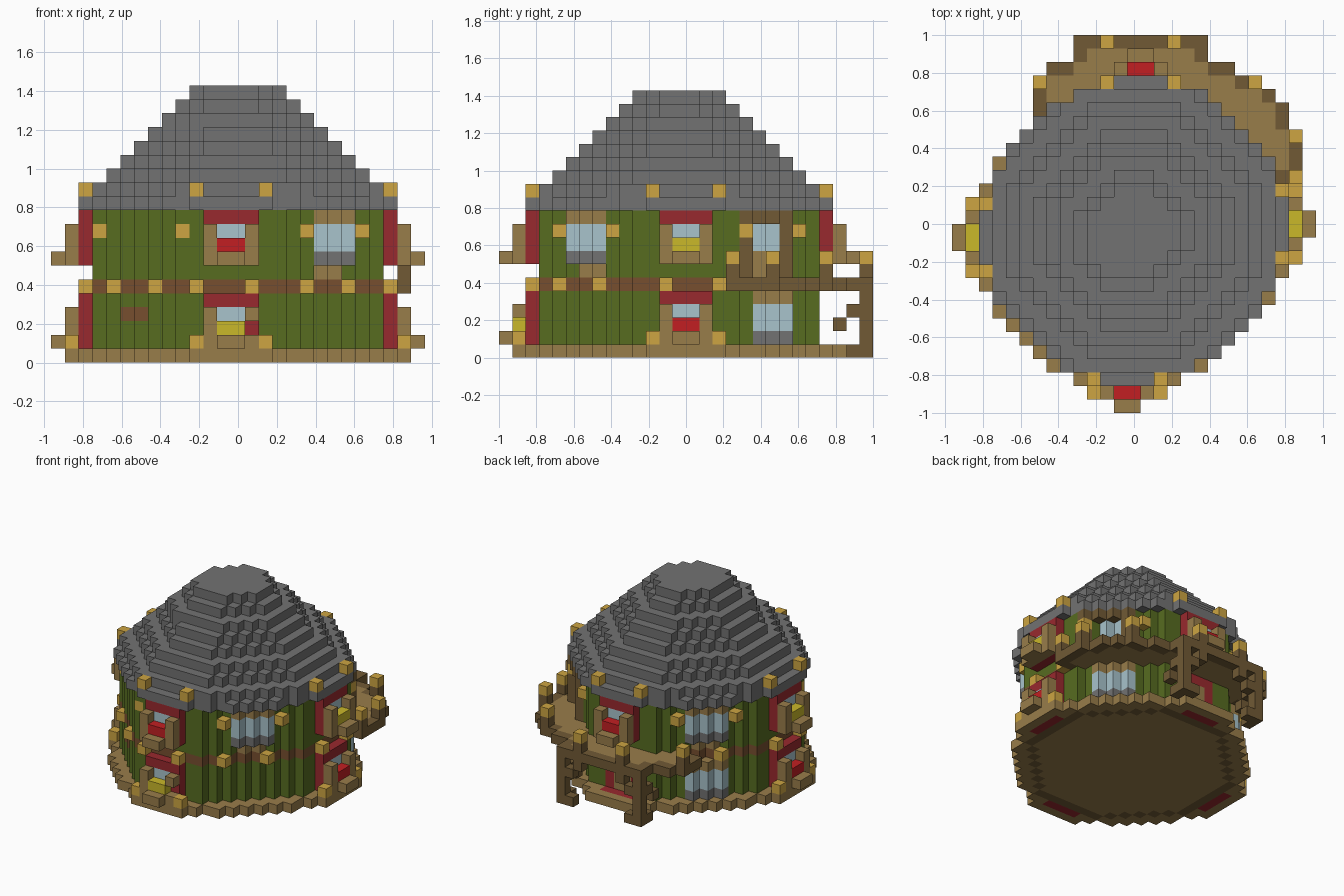
import bpy
import bmesh
from mathutils import Vector

cube = bpy.data.objects.get("Cube")
if cube:
    bpy.data.objects.remove(cube, do_unlink=True)

U = 1 / 14  # block size
SRGB = {
    "brown_wood": (153, 125, 74), "dark_wood": (113, 90, 53),
    "gold_lamp": (205, 165, 66), "grey_slate": (114, 114, 114),
    "green_wall": (87, 108, 32), "dark_red": (153, 41, 46),
    "bright_red": (194, 31, 34), "yellow": (202, 184, 42),
    "pale_glass": (168, 195, 204), "russet_band": (119, 79, 47),
}


def linear(c):
    c /= 255
    return c / 12.92 if c <= 0.04045 else ((c + 0.055) / 1.055) ** 2.4


mats = {}
for name, rgb in SRGB.items():
    m = bpy.data.materials.new(name)
    m.use_nodes = True
    col = [linear(c) for c in rgb] + [1]
    m.diffuse_color = col
    bsdf = next(n for n in m.node_tree.nodes if n.type == "BSDF_PRINCIPLED")
    bsdf.inputs["Base Color"].default_value = col
    mats[name] = m

blocks = {}  # (x, y, layer) -> (part, colour)


def put(part, colour, x, y, *layers):
    for k in layers:
        blocks[x, y, k] = (part, colour)


def disc(radius, total):
    """Cells of a stepped octagon."""
    r = range(-radius, radius + 1)
    return [(x, y) for x in r for y in r if abs(x) + abs(y) <= total]


def around(x, y):
    return [(x + 1, y), (x - 1, y), (x, y + 1), (x, y - 1)]


# The four sides, as maps from the front side
SIDES = {
    "front": lambda x, y: (x, y),
    "back": lambda x, y: (-x, -y),
    "right": lambda x, y: (-y, -x),
    "left": lambda x, y: (y, x),
}

# Base slab
for x, y in disc(10, 16):
    if x * y > 0 or abs(x) + abs(y) <= 15:
        put("base", "brown_wood", x, y, 0)

# Round wall with a floor band and a dark footing ring
wall = {(x, y) for x, y in disc(10, 14) if x * y >= 0 or abs(x) + abs(y) <= 13}
for x, y in wall:
    put("wall", "green_wall", x, y, *range(1, 11))
    put("floor_band", "russet_band", x, y, 5)
    if not all(n in wall for n in around(x, y)):
        put("base", "dark_wood", x, y, 0)
for x, y in ((-8, -6), (-7, -7)):
    put("wall_plaque", "russet_band", x, y, 3)

# Conical stepped roof, a little fuller at one corner of the top
for k in range(9):
    total = round(15 - 1.4 * k)
    for x, y in disc(11 - k, total + 1):
        full = abs(x) + abs(y) <= total or (k > 5 and x < 0 and y < 0)
        eaves = max(abs(x), abs(y)) < 11 and (abs(x * y) != 50 or x * y > 0)
        if full and (k or eaves):
            put("roof", "grey_slate", x, y, 11 + k)

# Bay windows with flower boxes
for side, turn in SIDES.items():
    def bay(part, colour, x, y, *layers):
        put(part, colour, *turn(x, y), *layers)

    for x in range(-4, 4):
        bay("base", "dark_red" if -3 < x < 2 else "brown_wood", x, -11, 0)
    for x in range(-3, 3):
        bay("base", "brown_wood", x, -12, 0)
        bay("roof", "grey_slate", x, -11, 11)
    for floor in (1, 7):
        if side == "back" and floor == 1:
            continue
        for x in range(-2, 2):
            bay("bay_frame", "dark_red", x, -11, *range(floor, floor + 4))
        for x in (-1, 0):
            bay("bay_glass", "pale_glass", x, -11, floor + 2)
            red = (floor == 7) == (side in ("front", "back"))
            bay("flowers", "bright_red" if red else "yellow", x, -12, floor + 1)
            for y in (-12, -13):
                bay("flower_box", "brown_wood", x, y, floor)
        for x in (-2, 1):
            bay("bay_post", "brown_wood", x, -12, *range(floor, floor + 3))
    # Lamps on the base, band and roof
    for x in (-3, 2):
        if side != "back":
            bay("base_lamp", "gold_lamp", x, -12, 1)
        bay("roof_lamp", "gold_lamp", x, -11, 12)
    for x, y in ((-3, -11), (1, -11), (-6, -9)):
        bay("band_lamp", "gold_lamp", x, y, 5)
    if side in ("front", "back"):
        for x, y in ((5, -9), (8, -6)):
            bay("band_lamp", "gold_lamp", x, y, 5)
    bay("eaves_lamp", "gold_lamp", 5, -9, 9)
del blocks[1, -12, 2]
for x, y in ((-4, -10), (-10, -4), (10, 5), (6, 9)):
    put("eaves_lamp", "gold_lamp", x, y, 9)

# Back door under the balcony
for x in range(-1, 3):
    put("back_door_frame", "dark_red", x, 10, *range(1, 5))
for x in (0, 1):
    put("back_door", "brown_wood", x, 10, 1, 2, 3)

# Corner windows: direction, distance and sill layer
for sx, sy, total, sill in ((1, -1, 14, 7), (-1, 1, 14, 7),
                            (-1, 1, 14, 1), (1, 1, 15, 1)):
    for b in (6, 7, 8):
        x, y = sx * (total - b), sy * b
        put("window_sill", "grey_slate", x, y, sill)
        put("window_glass", "pale_glass", x, y, sill + 1, sill + 2)
        put("window_header", "brown_wood", x, y, sill + 3)
    if sill == 7:
        for b in (6, 7):
            put("window_bracket", "brown_wood", sx * (13 - b), sy * b, 6)

# Balcony door
for x, y in ((10, 5), (7, 8)):
    put("door_frame", "dark_wood", x, y, 6, 7, 8, 10)
put("door_frame", "dark_wood", 7, 8, 9)
for x, y in ((8, 6), (7, 7)):
    put("door_panel", "brown_wood", x, y, 6, 7)
    put("door_glass", "pale_glass", x, y, 8, 9)
    put("door_frame", "dark_wood", x + 1, y, 10)

# Balcony deck with a dark rim
spans = {14: (-4, 5), 13: (-4, 5), 12: (-6, 7), 11: (-7, 9), 10: (-7, 10),
         9: (-7, 11), 8: (1, 11)}
spans.update({y: (1, 12) for y in range(4, 8)})
deck = {(x, y) for y, (a, b) in spans.items() for x in range(a, b + 1)} - wall
for x, y in deck:
    inside = all(n in deck or n in wall for n in around(x, y))
    put("balcony_deck", "brown_wood" if inside else "dark_wood", x, y, 5)

# Balcony posts with lamps
for x, y in ((-2, 14), (3, 14), (-7, 11), (9, 11), (12, 7), (12, 4)):
    put("balcony_post", "dark_wood", x, y, 6)
    put("balcony_lamp", "gold_lamp", x, y, 7)

# Supports and braces under the balcony
for x, step in ((-4, 1), (5, -1)):
    put("balcony_support", "dark_wood", x, 14, *range(5))
    put("balcony_brace", "dark_wood", x, 13, 0, 3)
    put("balcony_brace", "dark_wood", x, 12, 2)
    put("balcony_brace", "dark_wood", x + step, 14, 0, 3)
    put("balcony_brace", "dark_wood", x + 2 * step, 14, 4)

# Build one mesh per part from the exposed block faces
parts = {}
for cell, (part, colour) in blocks.items():
    parts.setdefault(part, []).append((cell, colour))
DIRS = [Vector([s if i == a else 0 for i in range(3)])
        for a in range(3) for s in (-1, 1)]
for part, cells in parts.items():
    bm = bmesh.new()
    colours = sorted({c for _, c in cells})
    for (x, y, k), colour in cells:
        centre = Vector((x, y - 0.5, k + 0.5))
        for d in DIRS:
            if (x + int(d.x), y + int(d.y), k + int(d.z)) in blocks:
                continue
            u = Vector((d.y, d.z, d.x))
            v = d.cross(u)
            verts = [bm.verts.new((centre + (d + i * u + j * v) / 2) * U)
                     for i, j in ((-1, -1), (1, -1), (1, 1), (-1, 1))]
            bm.faces.new(verts).material_index = colours.index(colour)
    bmesh.ops.remove_doubles(bm, verts=bm.verts, dist=U / 100)
    mesh = bpy.data.meshes.new(part)
    bm.to_mesh(mesh)
    bm.free()
    for c in colours:
        mesh.materials.append(mats[c])
    bpy.context.collection.objects.link(bpy.data.objects.new(part, mesh))
